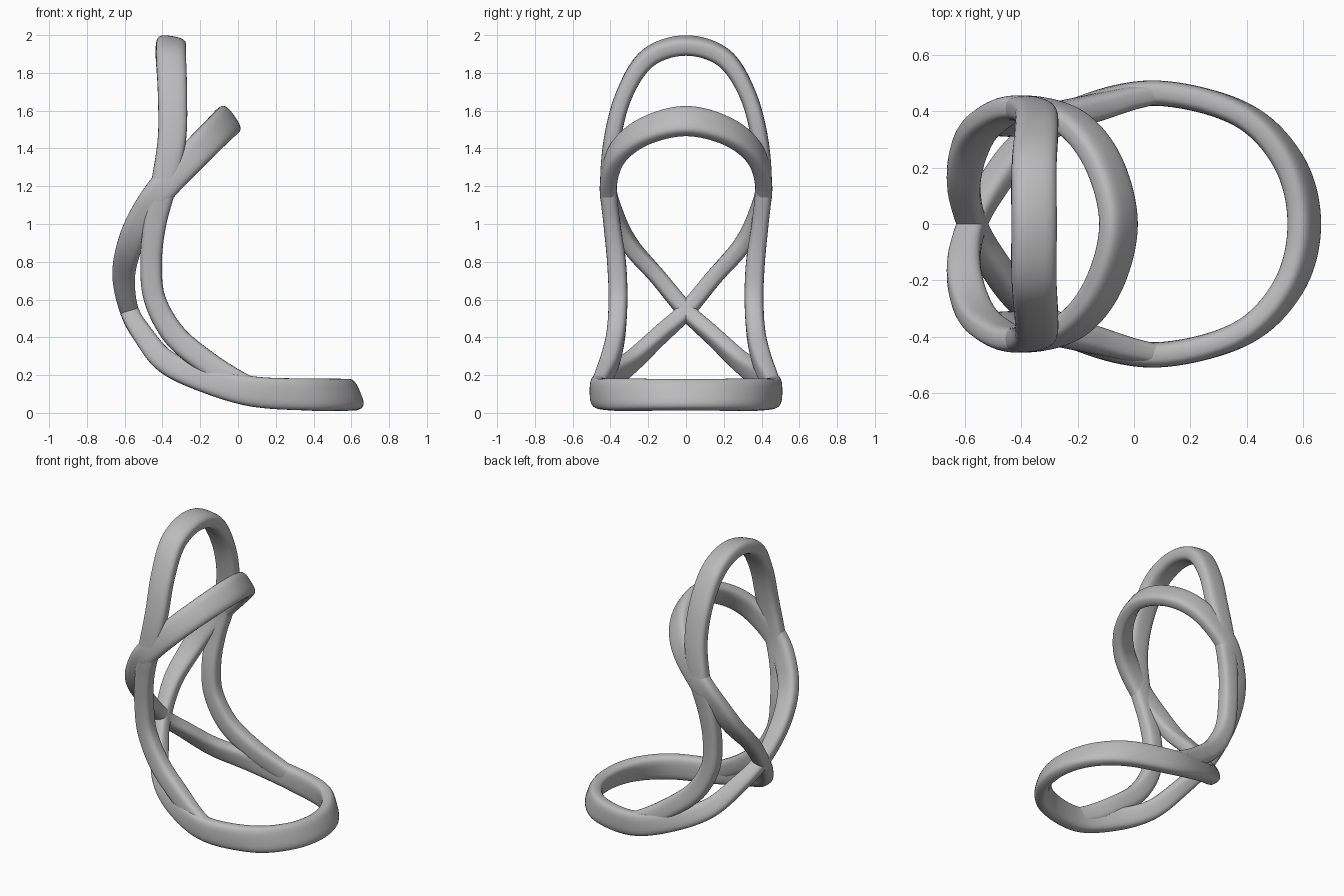
import bpy, bmesh
from math import cos, sin, pi, radians
from mathutils import Vector

cube = bpy.data.objects.get("Cube")
if cube:
    bpy.data.objects.remove(cube, do_unlink=True)

grey = bpy.data.materials.new("satin_grey")
grey.use_nodes = True
COLOUR = (0.5, 0.5, 0.5, 1)
grey.diffuse_color = COLOUR
grey.node_tree.nodes["Principled BSDF"].inputs["Base Color"].default_value = COLOUR

SIDES, STEPS = 28, 10


def mirrored(p):
    return (p[0], -p[1]) + tuple(p[2:])


def smooth_path(points, closed):
    """Catmull-Rom through all values: position, band angle, width, thickness."""
    n = len(points)
    pick = (lambda i: points[i % n]) if closed else (lambda i: points[min(max(i, 0), n - 1)])
    out = []
    for i in range(n if closed else n - 1):
        a, b, c, d = (pick(i + k) for k in (-1, 0, 1, 2))
        for s in range(STEPS):
            t = s / STEPS
            out.append([0.5 * (2 * q + (r - p) * t + (2 * p - 5 * q + 4 * r - w) * t * t
                               + (3 * q - p - 3 * r + w) * t ** 3)
                        for p, q, r, w in zip(a, b, c, d)])
    if not closed:
        out.append(list(points[-1]))
    return out


def soft(v):
    return (1 if v >= 0 else -1) * abs(v) ** 0.65


def sweep_band(name, points, closed):
    """Sweep a soft rectangular section; the angle turns its width in the xz plane."""
    path = smooth_path(points, closed)
    n = len(path)
    bm = bmesh.new()
    rings = []
    for i, (x, y, z, angle, width, thick) in enumerate(path):
        after = path[(i + 1) % n] if closed else path[min(i + 1, n - 1)]
        before = path[i - 1] if closed else path[max(i - 1, 0)]
        tangent = (Vector(after[:3]) - Vector(before[:3])).normalized()
        across = Vector((cos(radians(angle)), 0, sin(radians(angle))))
        across = (across - tangent * across.dot(tangent)).normalized()
        side = tangent.cross(across)
        ring = []
        for k in range(SIDES):
            a = 2 * pi * k / SIDES
            ring.append(bm.verts.new(Vector((x, y, z)) + across * soft(cos(a)) * width / 2
                                     + side * soft(sin(a)) * thick / 2))
        rings.append(ring)
    for i in range(n if closed else n - 1):
        r, q = rings[i], rings[(i + 1) % n]
        for k in range(SIDES):
            m = (k + 1) % SIDES
            bm.faces.new((r[k], r[m], q[m], q[k]))
    if not closed:
        bm.faces.new(rings[0])
        bm.faces.new(rings[-1])
    bmesh.ops.recalc_face_normals(bm, faces=bm.faces)
    mesh = bpy.data.meshes.new(name)
    bm.to_mesh(mesh)
    bm.free()
    mesh.materials.append(grey)
    obj = bpy.data.objects.new(name, mesh)
    bpy.context.collection.objects.link(obj)
    bpy.ops.object.select_all(action="DESELECT")
    obj.select_set(True)
    bpy.context.view_layer.objects.active = obj
    bpy.ops.object.shade_smooth_by_angle(angle=radians(50))
    return obj


# Figure-eight band: floor ring, crossing at the back, raised front loop
half = [
    (.605, 0, .095, 113, .17, .09),
    (.55, .22, .096, 110, .17, .09),
    (.38, .39, .097, 102, .17, .09),
    (.08, .465, .113, 84, .16, .09),
    (-.18, .41, .18, 66, .14, .09),
    (-.38, .29, .27, 48, .125, .09),
    (-.5, .14, .41, 30, .11, .09),
    (-.575, 0, .54, 14, .1, .09),
    (-.605, -.15, .72, 0, .12, .09),
    (-.575, -.29, .88, -16, .135, .09),
    (-.51, -.37, 1.03, -29, .145, .09),
    (-.4, -.412, 1.19, -40, .155, .09),
    (-.23, -.365, 1.37, -46, .16, .09),
    (-.11, -.22, 1.49, -51, .165, .09),
    (-.055, 0, 1.545, -55, .17, .09),
]
loop = half + [mirrored(p) for p in half[-2:0:-1]]
sweep_band("figure_eight_band", loop, True)

# Tall arch rising from the floor ring
leg = [
    (-.355, 0, 1.945, -10, .16, .1),
    (-.355, .2, 1.88, -7, .16, .1),
    (-.347, .325, 1.69, -3, .155, .09),
    (-.35, .39, 1.45, -5, .15, .09),
    (-.395, .41, 1.2, -8, .135, .09),
    (-.44, .392, 1, -7, .12, .09),
    (-.46, .368, .8, 0, .115, .1),
    (-.44, .36, .6, 12, .115, .1),
    (-.335, .372, .41, 40, .125, .1),
    (-.17, .405, .27, 56, .125, .1),
    (-.02, .445, .175, 68, .12, .085),
    (.1, .465, .125, 82, .1, .07),
]
arch = [mirrored(p) for p in leg[:0:-1]] + leg
sweep_band("tall_arch", arch, False)
